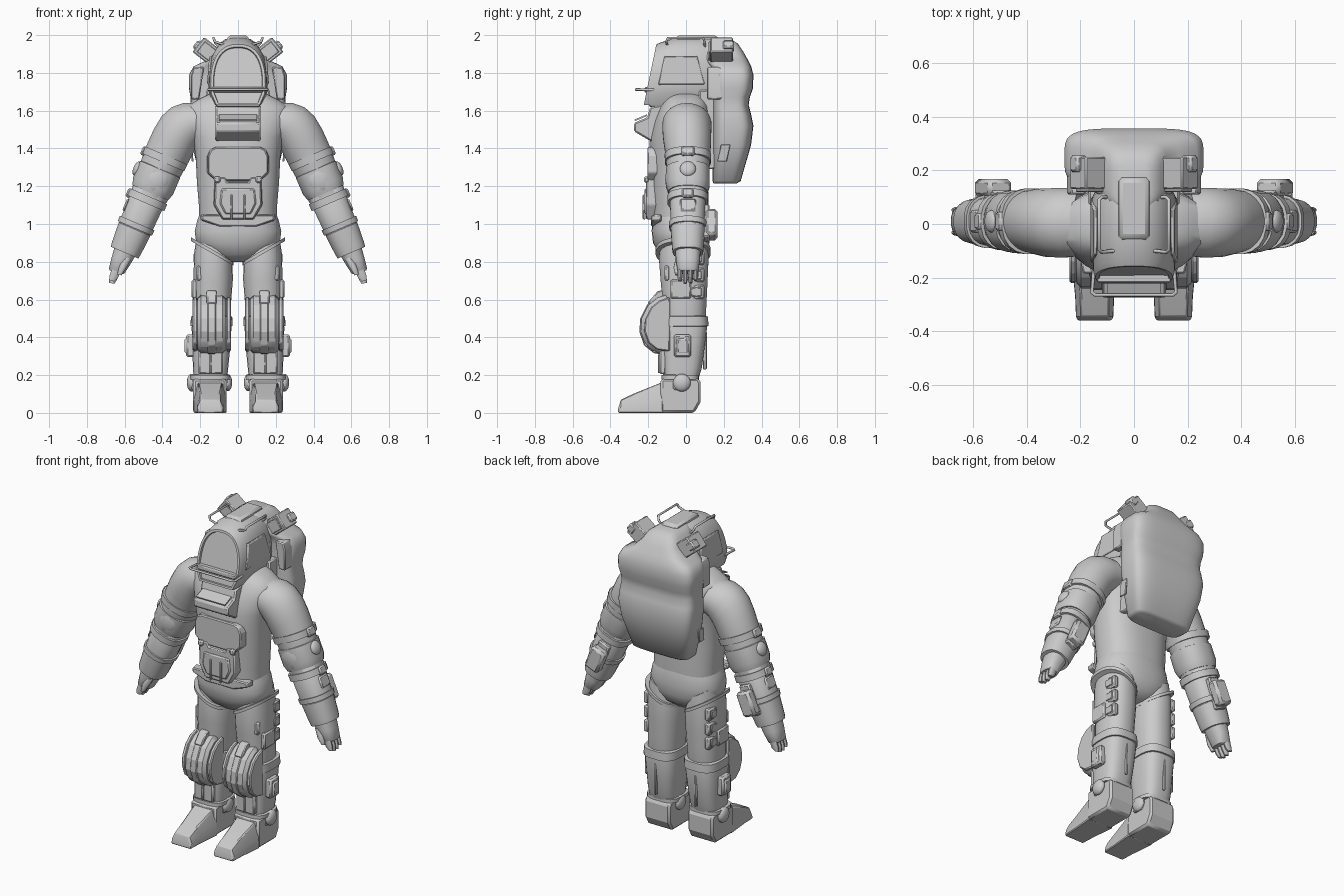
import bpy, bmesh, math
from mathutils import Vector, Matrix

suit = bpy.data.materials.new("suit_grey")
suit.diffuse_color = (0.6, 0.6, 0.6, 1)


def finish(name, bm, mirror=False, bevel=0.0, angle=35):
    bmesh.ops.recalc_face_normals(bm, faces=bm.faces)
    me = bpy.data.meshes.new(name)
    bm.to_mesh(me)
    bm.free()
    me.materials.append(suit)
    me.shade_smooth()
    me.set_sharp_from_angle(angle=math.radians(angle))
    ob = bpy.data.objects.new(name, me)
    bpy.context.collection.objects.link(ob)
    if bevel:
        m = ob.modifiers.new("bevel", 'BEVEL')
        m.width, m.segments, m.limit_method = bevel, 1, 'ANGLE'
    if mirror:
        m = ob.modifiers.new("mirror", 'MIRROR')
        m.use_mirror_merge = False
    return ob


def skin(bm, loops):
    rings = [[bm.verts.new(p) for p in loop] for loop in loops]
    for a, b in zip(rings, rings[1:]):
        for i in range(len(a)):
            j = (i + 1) % len(a)
            bm.faces.new((a[i], a[j], b[j], b[i]))
    return bm.faces.new(rings[0]), bm.faces.new(rings[-1])


def sgnpow(v, e):
    return math.copysign(abs(v) ** e, v)


def loft(name, rings, n=28, p=2.0, mirror=False, angle=40):
    """Rings: x, y, z, half width, half depth, tilt in degrees."""
    loops = []
    for x, y, z, rx, ry, *tilt in rings:
        a = math.radians(tilt[0] if tilt else 0)
        loop = []
        for i in range(n):
            t = 2 * math.pi * (i + 0.5) / n
            c = rx * sgnpow(math.cos(t), 2 / p)
            s = ry * sgnpow(math.sin(t), 2 / p)
            loop.append((x + c * math.cos(a), y + s, z + c * math.sin(a)))
        loops.append(loop)
    bm = bmesh.new()
    skin(bm, loops)
    return finish(name, bm, mirror, angle=angle)


def prism(name, pts, vec, mirror=False, bevel=0.006, taper=1.0):
    pts = [Vector(p) for p in pts]
    mid = sum(pts, Vector()) / len(pts)
    top = [mid + (p - mid) * taper + Vector(vec) for p in pts]
    bm = bmesh.new()
    skin(bm, [pts, top])
    return finish(name, bm, mirror, bevel, 20)


def box(name, c, size, mirror=True, rot=0.0, bevel=0.008):
    bm = bmesh.new()
    m = Matrix.Translation(c) @ Matrix.Rotation(math.radians(rot), 4, 'Y') @ Matrix.Diagonal((*size, 1))
    bmesh.ops.create_cube(bm, size=1, matrix=m)
    return finish(name, bm, mirror, bevel, 20)


def ball(name, c, size, rot=0.0):
    bm = bmesh.new()
    m = Matrix.Translation(c) @ Matrix.Rotation(math.radians(rot), 4, 'Y') @ Matrix.Diagonal((*size, 1))
    bmesh.ops.create_uvsphere(bm, u_segments=20, v_segments=12, radius=1, matrix=m)
    return finish(name, bm, True)


def tube(name, pts, r):
    cu = bpy.data.curves.new(name, 'CURVE')
    cu.dimensions, cu.bevel_depth, cu.bevel_resolution = '3D', r, 2
    cu.use_fill_caps = True
    sp = cu.splines.new('POLY')
    sp.points.add(len(pts) - 1)
    for q, p in zip(sp.points, pts):
        q.co = (*p, 1)
    cu.materials.append(suit)
    ob = bpy.data.objects.new(name, cu)
    bpy.context.collection.objects.link(ob)


def sym(half, y):
    """Mirror half an (x, z) outline into a closed one at depth y."""
    return [(x, y, z) for x, z in half] + [(-x, y, z) for x, z in reversed(half)]


# Torso and pelvis
loft("torso", [(0, -.03, 1.0, .205, .148), (0, -.03, 1.1, .208, .15), (0, -.035, 1.22, .218, .152),
               (0, -.035, 1.36, .225, .155), (0, -.03, 1.46, .24, .165), (0, -.015, 1.55, .27, .155),
               (0, -.005, 1.62, .27, .135), (0, 0, 1.655, .22, .12), (0, 0, 1.69, .15, .1)], 36, 2.5)
loft("pelvis", [(0, -.02, .80, .07, .07), (0, -.02, .84, .16, .12), (0, -.025, .90, .222, .15),
                (0, -.027, .96, .23, .155), (0, -.028, 1.02, .216, .153), (0, -.03, 1.06, .2, .145)], 36, 2.4)
prism("belt_front", sym([(.2, 1.05), (.2, 1.02), (.1, .985)], -.13), (0, -.055, 0), taper=.95)

# Chest armour
prism("chest_plate", sym([(.12, 1.41), (.15, 1.395), (.165, 1.36), (.165, 1.27), (.12, 1.225)], -.14), (0, -.065, 0), taper=.96)
prism("abdomen_plate", sym([(.06, 1.225), (.07, 1.25), (.125, 1.25), (.13, 1.1), (.085, 1.02)], -.15), (0, -.062, 0), taper=.96)
prism("abdomen_inset", sym([(.09, 1.19), (.1, 1.11), (.07, 1.05)], -.2), (0, -.02, 0), taper=.95)
box("abdomen_bar", (.035, -.222, 1.09), (.012, .014, .13), bevel=.003)
box("abdomen_clip", (.11, -.21, 1.235), (.035, .025, .035))

# Chest control box
prof = [(-.1, 1.635), (-.19, 1.62), (-.205, 1.565), (-.275, 1.535), (-.275, 1.49), (-.19, 1.44), (-.1, 1.44)]
prism("control_box", [(-.12, y, z) for y, z in prof], (.24, 0, 0), bevel=.008)
prism("control_screen", [(-.1, -.205, 1.572), (.1, -.205, 1.572), (.1, -.27, 1.545), (-.1, -.27, 1.545)], (0, -.003, .008), bevel=0)
prism("chin_guard", sym([(.13, 1.705), (.115, 1.62)], -.06), (0, -.135, 0))

# Helmet: arched sections with a sloping front and a recessed visor
arch = [(-.12, 1.63), (-.148, 1.69)]
arch += [(-.152 * sgnpow(math.cos(math.pi * i / 20), .83), 1.74 + .22 * math.sin(math.pi * i / 20) ** .83) for i in range(21)]
arch += [(.148, 1.69), (.12, 1.63)]


def section(y, slope, sx, top):
    return [(x * sx, y + slope * (z - 1.67), z if z < 1.74 else 1.74 + (z - 1.74) * top) for x, z in arch]


bm = bmesh.new()
front, _ = skin(bm, [section(-.215, .2, .95, .96), section(-.195, .2, 1, 1),
                     section(-.07, .05, 1.03, 1.12), section(.1, 0, 1.03, 1.12), section(.17, 0, .8, 1)])
bmesh.ops.recalc_face_normals(bm, faces=bm.faces)
bmesh.ops.inset_region(bm, faces=[front], thickness=.014)
bmesh.ops.inset_region(bm, faces=[front], thickness=.003, depth=-.012)
finish("helmet", bm, angle=28)
win = [(.15, -.15, 1.735), (.138, -.115, 1.89), (.138, .06, 1.89), (.15, .105, 1.735)]
prism("helmet_window", win, (.014, 0, .003), True, .004, .93)
prism("visor_sill", sym([(.14, 1.725), (.13, 1.695)], -.17), (0, -.05, 0))
prism("helmet_crest", [(-.07, -.085, 1.93), (.07, -.085, 1.93), (.07, .2, 1.93), (-.07, .2, 1.93)], (0, 0, .068), bevel=.012, taper=.75)
tube("visor_bar", [(-.15, -.17, 1.71), (-.157, -.255, 1.712), (-.145, -.265, 1.712), (.145, -.265, 1.712),
                   (.157, -.255, 1.712), (.15, -.17, 1.71)], .007)
for s in (-1, 1):
    tube("helmet_rail", [(s * .075, -.1, 1.95), (s * .122, -.105, 1.965), (s * .13, -.095, 1.985),
                         (s * .13, .09, 1.985), (s * .12, .1, 1.96), (s * .09, .1, 1.93)], .007)

# Head lamps
box("head_lamp", (.165, .19, 1.915), (.115, .12, .1), rot=-38, bevel=.006)
box("lamp_lens", (.165, .13, 1.915), (.08, .02, .07), rot=-38, bevel=.003)
box("lamp_cap", (.207, .225, 1.94), (.05, .06, .05), rot=-38)

# Life support pack
pack = [(1.215, .175, .145, .27), (1.228, .195, .14, .29), (1.42, .245, .14, .345), (1.52, .258, .14, .357),
        (1.58, .255, .14, .345), (1.63, .25, .14, .332), (1.67, .252, .14, .338), (1.72, .26, .14, .355),
        (1.79, .26, .14, .357), (1.835, .235, .13, .345), (1.865, .17, .1, .33), (1.91, .125, .08, .305),
        (1.955, .1, .06, .275), (1.98, .065, .06, .235)]
loft("backpack", [(0, (a + b) / 2, z, w, (b - a) / 2) for z, w, a, b in pack], 40, 4.2, angle=50)
box("pack_mount", (0, .12, 1.5), (.34, .1, .42), False)
prism("pack_side_pod", [(.205, .11, 1.66), (.25, .11, 1.66), (.25, .11, 1.78), (.235, .11, 1.83), (.18, .11, 1.83)], (0, .08, 0), True)
prism("pack_side_hatch", [(.235, .165, 1.33), (.235, .215, 1.33), (.245, .235, 1.42), (.245, .185, 1.42)], (.01, 0, 0), True, .003)

# Arms
loft("upper_arm", [(.2, .005, 1.54, .105, .125, 75), (.25, .005, 1.53, .118, .13, 70), (.29, .005, 1.505, .13, .13, 61),
                   (.325, .005, 1.465, .133, .128, 53), (.353, .008, 1.415, .127, .124, 42),
                   (.378, .01, 1.365, .12, .118, 32), (.42, .01, 1.27, .112, .112, 25), (.47, .01, 1.15, .1, .1, 23)], mirror=True)
A, D, U = Vector((.39, .01, 1.34)), Vector((.394, 0, -.919)), Vector((.919, 0, .394))


def sleeve(name, prof, n=20, p=2.4):
    """Profile of distance down the arm and radius."""
    loft(name, [(*(A + D * t), r, r, 23.2) for t, r in prof], n, p, True)


def on_arm(t, out=0.0, y=0.0):
    return A + D * t + U * out + Vector((0, y, 0))


sleeve("elbow_band", [(-.025, .1), (-.025, .124), (.015, .122), (.015, .1)])
sleeve("elbow_cuff", [(.05, .1), (.055, .116), (.15, .116), (.19, .104), (.19, .08)])
sleeve("forearm", [(.16, .085), (.18, .098), (.4, .09), (.4, .08)])
sleeve("forearm_band", [(.21, .09), (.21, .108), (.25, .108), (.25, .09)])
sleeve("wrist_band", [(.365, .08), (.365, .101), (.395, .099), (.395, .08)])
sleeve("glove_cuff", [(.39, .08), (.4, .092), (.51, .084), (.535, .08), (.535, .05)])
loft("hand", [(*on_arm(.52), .062, .068, 23), (*on_arm(.58), .054, .064, 21), (*on_arm(.64), .044, .056, 19),
              (.645, .01, .745, .036, .05, 16)], 16, 2.5, True)
for i in range(4):
    y = -.032 + .028 * i
    drop = (.0, .012, .01, -.004)[i]
    loft("finger", [(.64, y, .77, .026, .013, 18), (.658, y, .72, .024, .013, 15), (.668, y, .698 - drop, .015, .009, 10)], 10, 2, True)
loft("thumb", [(.585, -.035, .82, .022, .02, 10), (.61, -.05, .77, .02, .016, 10), (.628, -.048, .73, .012, .01, 10)], 10, 2, True)
ball("elbow_joint", on_arm(.1, .112), (.022, .042, .042), -23)
ball("elbow_pad", on_arm(.11, -.005, -.085), (.07, .035, .085), -23)
box("elbow_clip", on_arm(0, .116), (.03, .07, .05), rot=-23)
box("arm_strap_block", on_arm(.235, .1), (.03, .06, .05), rot=-23)
box("arm_panel", on_arm(.3, .092), (.016, .085, .07), rot=-23)
box("forearm_unit", on_arm(.37, -.01, .125), (.095, .065, .15), rot=-23, bevel=.014)
box("forearm_unit_base", on_arm(.36, -.01, .09), (.075, .05, .19), rot=-23)

# Legs
loft("thigh", [(.128, -.01, .92, .1, .12, 30), (.13, -.012, .82, .106, .132, 15), (.132, -.01, .7, .105, .125),
               (.135, -.008, .6, .1, .118), (.14, -.008, .48, .098, .112), (.14, -.01, .4, .09, .1)], p=2.3, mirror=True)
loft("thigh_cuff", [(.137, -.015, .845, .1, .12, 30), (.137, -.015, .845, .13, .146, 30),
                    (.137, -.015, .865, .13, .146, 30), (.137, -.015, .865, .1, .12, 30)], p=2.3, mirror=True)
loft("shin", [(.14, -.01, .5, .1, .115), (.14, -.008, .45, .106, .12), (.142, -.015, .33, .1, .112),
              (.145, -.02, .24, .094, .105), (.146, -.025, .19, .09, .095)], 24, 3, True)
loft("knee_band", [(.14, -.005, .455, .09, .1), (.14, -.005, .46, .112, .125), (.14, -.005, .51, .11, .122), (.14, -.005, .515, .09, .1)], 24, 3, True)
loft("ankle_collar", [(.147, -.03, .175, .08, .08), (.147, -.03, .178, .105, .1), (.147, -.03, .2, .105, .1), (.147, -.03, .203, .08, .08)], 24, 3.5, True)

# Knee pads: rounded dome profile swept across the knee
knee = [(-.09, .63), (-.15, .61), (-.2, .57), (-.235, .5), (-.24, .43), (-.215, .36), (-.165, .32), (-.09, .31)]
prism("knee_pad", [(.065, y, z) for y, z in knee], (.15, 0, 0), True, .018)
for x in (.037, .215):
    prism("knee_side_guard", [(x, y * .9 - .005, .465 + (z - .465) * .9) for y, z in knee], (.025, 0, 0), True, .006)
prism("knee_strap", [(.117, y * 1.03, .465 + (z - .465) * 1.03) for y, z in knee], (.045, 0, 0), True, .005)
prism("knee_latch", [(.113, -.09, .655), (.113, -.15, .645), (.113, -.205, .58), (.113, -.12, .56)], (.053, 0, 0), True)
box("shin_guard", (.145, -.122, .27), (.13, .035, .13))
box("shin_rib", (.145, -.142, .26), (.012, .012, .1), bevel=.003)
box("calf_seam", (.14, .1, .33), (.012, .02, .2), bevel=.004)

# Leg pouches and plates on the outer side
box("shin_pouch", (.25, -.018, .355), (.05, .09, .12), bevel=.01)
box("shin_pouch_lid", (.275, -.018, .355), (.016, .06, .08))
box("thigh_pouch", (.23, -.028, .655), (.03, .11, .1))
for z in (.64, .73, .82):
    box("thigh_panel", (.213, .055, z), (.035, .085, .075))
    box("thigh_panel_lid", (.231, .055, z), (.01, .055, .045), bevel=.003)
box("thigh_front_tab", (.2, -.1, .74), (.04, .03, .08))

# Boots
side = [(-.135, 0), (-.135, .18), (.065, .185), (.078, .16), (.078, .06), (.045, 0)]
prism("boot_heel", [(.062, y, z) for y, z in side], (.175, 0, 0), True, .012)
bm = bmesh.new()
skin(bm, [[(.147 - w, y, 0), (.147 + w, y, 0), (.147 + w * .98, y, z * .45), (.147 + w * t, y, z), (.147 - w * t, y, z), (.147 - w * .98, y, z * .45)]
          for y, w, z, t in [(-.36, .065, .02, .95), (-.345, .07, .07, .72), (-.27, .073, .105, .72), (-.12, .088, .165, .75)]])
finish("boot_toe", bm, True, .005, 20)
ball("ankle_disc", (.245, -.022, .16), (.026, .047, .047))
ball("inner_ankle_disc", (.053, -.022, .16), (.022, .045, .045))
box("ankle_strap", (.147, -.03, .15), (.2, .075, .06))
